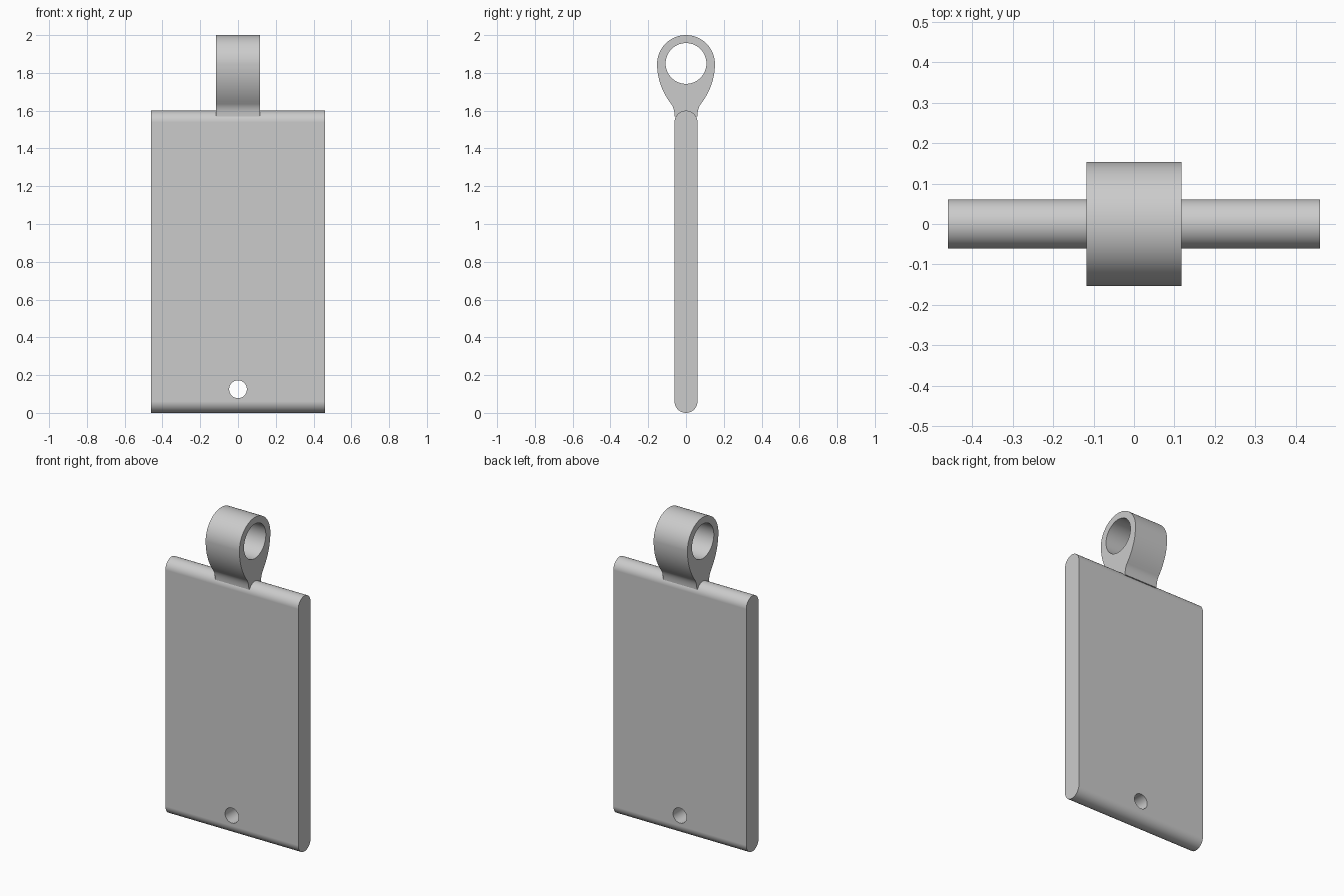
import bpy, bmesh, math
from mathutils import Vector
from mathutils.geometry import interpolate_bezier

cube = bpy.data.objects.get("Cube")
if cube:
    bpy.data.objects.remove(cube, do_unlink=True)

# One plain grey for everything
grey = bpy.data.materials.new("plain_grey")
grey.use_nodes = True
grey.diffuse_color = (0.6, 0.6, 0.6, 1)
grey.node_tree.nodes["Principled BSDF"].inputs["Base Color"].default_value = (0.6, 0.6, 0.6, 1)


def arc(cz, r, start, end, steps):
    """Points (y, z) on an arc, angles in degrees."""
    return [(r * math.cos(a), cz + r * math.sin(a))
            for a in (math.radians(start + (end - start) * i / steps)
                      for i in range(steps + 1))]


def extrude_x(name, outline, half):
    """Extrude a (y, z) outline from -half to +half along x."""
    bm = bmesh.new()
    face = bm.faces.new([bm.verts.new((-half, y, z)) for y, z in outline])
    new = bmesh.ops.extrude_face_region(bm, geom=[face])["geom"]
    moved = [v for v in new if isinstance(v, bmesh.types.BMVert)]
    bmesh.ops.translate(bm, verts=moved, vec=(2 * half, 0, 0))
    bmesh.ops.recalc_face_normals(bm, faces=bm.faces)
    mesh = bpy.data.meshes.new(name)
    bm.to_mesh(mesh)
    bm.free()
    mesh.materials.append(grey)
    obj = bpy.data.objects.new(name, mesh)
    bpy.context.collection.objects.link(obj)
    return obj


def drill(obj, z, radius, rotation):
    """Cut a round through hole, then smooth the curved faces."""
    bpy.ops.mesh.primitive_cylinder_add(vertices=64, radius=radius, depth=1,
                                        location=(0, 0, z), rotation=rotation)
    cutter = bpy.context.object
    cutter.hide_render = True
    cutter.data.materials.append(grey)
    cut = obj.modifiers.new("hole", 'BOOLEAN')
    cut.operation = 'DIFFERENCE'
    cut.solver = 'EXACT'
    cut.object = cutter
    bpy.ops.object.select_all(action='DESELECT')
    obj.select_set(True)
    bpy.context.view_layer.objects.active = obj
    bpy.ops.object.modifier_apply(modifier=cut.name)
    bpy.data.objects.remove(cutter, do_unlink=True)
    bpy.ops.object.shade_smooth_by_angle(angle=math.radians(30))
    weighted = obj.modifiers.new("flat_face_normals", 'WEIGHTED_NORMAL')
    weighted.keep_sharp = True


# Flat plate with fully rounded top and bottom edges
R = 0.061
plate = extrude_x("plate", arc(1.6 - R, R, 0, 180, 24) + arc(R, R, 180, 360, 24), 0.46)
drill(plate, 0.125, 0.047, (math.pi / 2, 0, 0))

# Hanging loop: round head flowing into a narrow neck
head = arc(1.847, 0.153, 0, 180, 40)


def bezier(*points):
    return [tuple(p)[:2] for p in interpolate_bezier(*[Vector(p) for p in points], 12)]


flank = bezier((0.153, 1.847), (0.153, 1.76), (0.12, 1.69), (0.078, 1.635))
neck = bezier((0.078, 1.635), (0.067, 1.62), (0.061, 1.60), (0.06, 1.57))
side = flank[1:] + neck[1:]
outline = head + [(-y, z) for y, z in side] + side[::-1]
loop = extrude_x("hanging_loop", outline, 0.117)
drill(loop, 1.85, 0.108, (0, math.pi / 2, 0))
